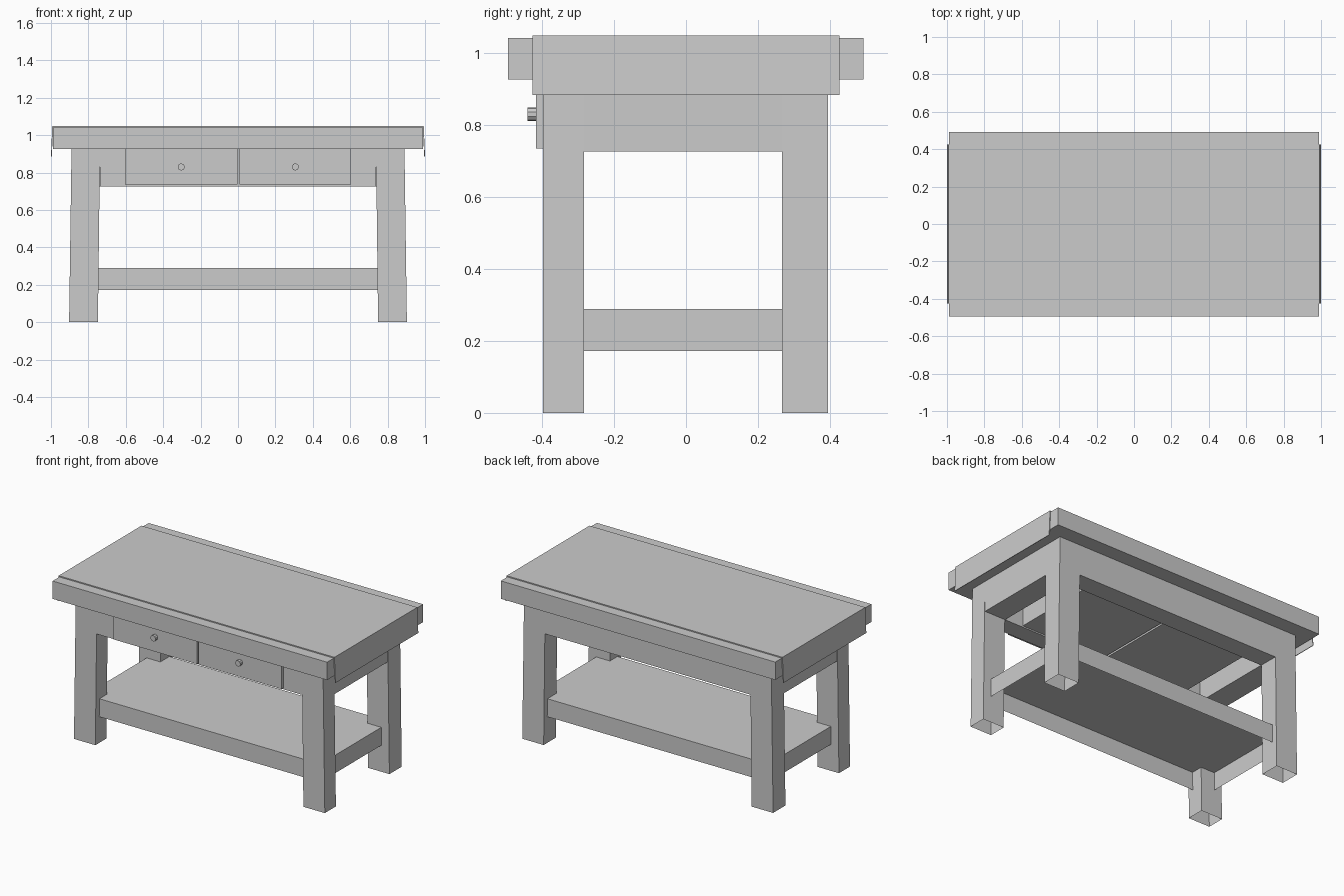
import bpy, bmesh, math

if "Cube" in bpy.data.objects:
    bpy.data.objects.remove(bpy.data.objects["Cube"])


def mesh_object(name, verts, faces):
    me = bpy.data.meshes.new(name)
    me.from_pydata(verts, [], faces)
    bm = bmesh.new()
    bm.from_mesh(me)
    bmesh.ops.recalc_face_normals(bm, faces=bm.faces)
    bm.to_mesh(me)
    bm.free()
    ob = bpy.data.objects.new(name, me)
    bpy.context.collection.objects.link(ob)
    return ob


def box(name, x, y, z, top_x=None, open_bottom=False):
    """Box from ranges; top_x gives a different x range at the top."""
    verts = []
    for h, (a, b) in zip(z, (x, top_x or x)):
        verts += [(a, y[0], h), (b, y[0], h), (b, y[1], h), (a, y[1], h)]
    faces = [(4, 5, 6, 7)] + [(i, (i + 1) % 4, (i + 1) % 4 + 4, i + 4) for i in range(4)]
    if not open_bottom:
        faces.append((3, 2, 1, 0))
    return mesh_object(name, verts, faces)


UNDER, APRON = 0.926, 0.726
FRONT, BACK = (-0.397, -0.283), (0.267, 0.394)

# Table top slab
box("table_top", (-0.988, 0.988), (-0.495, 0.493), (UNDER, 1.042))

# Raised centre panel folding down over both ends
half = [(1.0, 0.884), (0.993, 1.049)]
inner = [(0.988, 1.041), (0.996, 0.884)]
profile = half + [(-x, z) for x, z in reversed(half)]
profile += [(-x, z) for x, z in reversed(inner)] + inner
n = len(profile)
verts = [(x, y, z) for y in (-0.426, 0.426) for x, z in profile]
faces = [(i, (i + 1) % n, (i + 1) % n + n, i + n) for i in range(n)]
quads = [(0, 1, 6, 7), (1, 2, 5, 6), (2, 3, 4, 5)]
faces += quads + [tuple(i + n for i in q) for q in quads]
mesh_object("top_panel", verts, faces)

# Splayed legs with open feet, and end aprons
for side, s in (("left", -1), ("right", 1)):
    low = sorted((s * 0.749, s * 0.903))
    high = sorted((s * 0.738, s * 0.89))
    for end, y in (("front", FRONT), ("back", BACK)):
        box(f"{end}_{side}_leg", low, y, (0, UNDER), high, open_bottom=True)
    box(f"{side}_apron", high, (FRONT[1], BACK[0]), (APRON, UNDER))

# Long aprons
for end, y in (("front", FRONT), ("back", BACK)):
    box(f"{end}_apron", (-0.739, 0.739), y, (APRON, UNDER))

# Lower shelf, hollow underneath
box("shelf", (-0.845, 0.845), (-0.36, 0.36), (0.172, 0.289), open_bottom=True)

# Drawers with round knobs
for side, x in (("left", (-0.604, -0.004)), ("right", (0.009, 0.604))):
    box(f"{side}_drawer", x, (-0.417, BACK[0] - 0.005), (0.735, UNDER))
    bpy.ops.mesh.primitive_cylinder_add(
        vertices=10, radius=0.019, depth=0.024,
        location=(sum(x) / 2, -0.428, 0.83), rotation=(math.pi / 2, 0, 0))
    bpy.context.object.name = f"{side}_knob"
